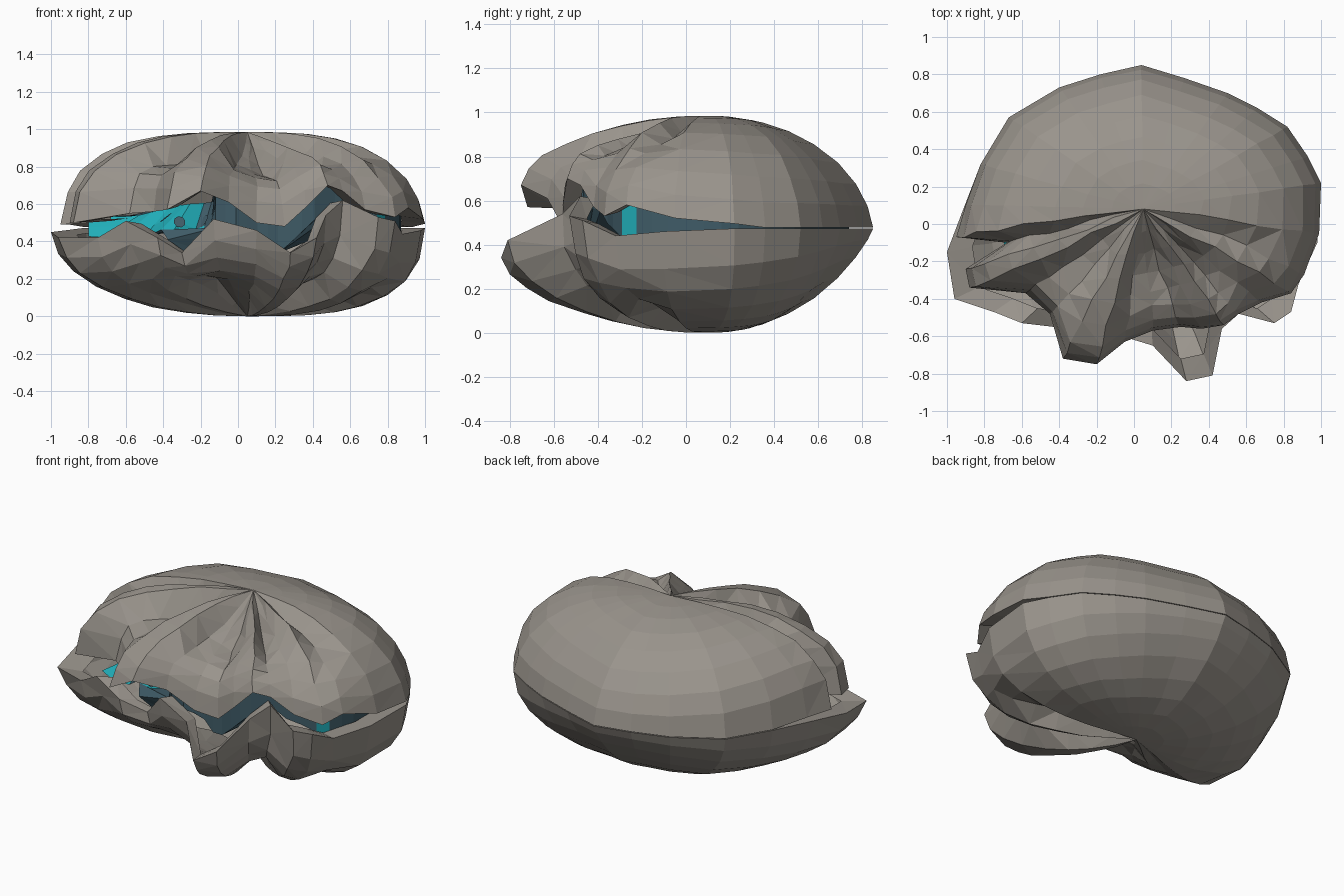
import bpy, bmesh, math, random
from mathutils import Vector

if "Cube" in bpy.data.objects:
    bpy.data.objects.remove(bpy.data.objects["Cube"])
random.seed(4)


def material(name, rgb):
    m = bpy.data.materials.new(name)
    m.diffuse_color = (*rgb, 1)
    m.use_nodes = True
    m.node_tree.nodes["Principled BSDF"].inputs["Base Color"].default_value = m.diffuse_color
    return m


STONE = material("stone shell", (0.32, 0.295, 0.262))
TEAL = material("teal flesh", (0.015, 0.42, 0.48))
SLATE = material("slate lining", (0.05, 0.105, 0.135))
CENTRE = Vector((0.05, 0.08))

# Shared hinge outline, right to left around the back
BACK = [(1, .22), (.93, .36), (.82, .52), (.66, .62), (.5, .7), (.27, .78), (.04, .85),
        (-.18, .8), (-.4, .73), (-.67, .57), (-.82, .32)]
# Folded lips, left to right around the front: x, y, z, ridge amount
UPPER = [(-.9, .1, .49, 1), (-.95, -.07, .49, 1), (-.68, -.1, .51, .5), (-.9, -.24, .5, 1),
         (-.88, -.34, .5, 1), (-.58, -.37, .55, .4), (-.45, -.48, .56, .4), (-.38, -.72, .57, 1),
         (-.2, -.75, .67, 1), (-.05, -.63, .61, .5), (.1, -.57, .5, .4), (.25, -.55, .48, .25),
         (.36, -.56, .58, .6), (.48, -.54, .7, .8), (.56, -.48, .67, .4), (.68, -.42, .57, .7),
         (.84, -.37, .53, 1), (.91, -.27, .58, .7), (.99, -.05, .52, 1)]
LOWER = [(-.92, .06, .46, 1), (-1, -.15, .45, 1), (-.96, -.4, .42, 1), (-.75, -.47, .42, .8),
         (-.6, -.53, .51, .8), (-.43, -.55, .42, .4), (-.3, -.46, .34, .2), (-.13, -.58, .52, .5),
         (.1, -.65, .46, .6), (.28, -.84, .34, 1), (.42, -.81, .42, 1), (.47, -.56, .54, .5),
         (.56, -.48, .62, .3), (.75, -.53, .53, .9), (.84, -.47, .51, 1), (.88, -.32, .44, .5),
         (.98, -.1, .46, 1)]


def rim(front, hinge_z, rise):
    return [(x, y, hinge_z + (rise if y < .3 and x > 0 else 0), 1) for x, y in BACK] + front


def finish(name, bm, mats):
    bmesh.ops.recalc_face_normals(bm, faces=bm.faces)
    me = bpy.data.meshes.new(name)
    bm.to_mesh(me)
    bm.free()
    for m in mats:
        me.materials.append(m)
    ob = bpy.data.objects.new(name, me)
    bpy.context.collection.objects.link(ob)
    return ob


def shell(name, points, peak, depth, curves):
    """Domed valve: rim folds fade toward a smooth crown.
    curves: dome shape exponents for the right, left, back and front."""
    n = len(points)
    up = 1 if peak > .5 else -1
    smooth = []
    for i in range(n):
        near = [points[(i + k) % n] for k in range(-2, 3)]
        p = Vector(points[i][:3])
        avg = Vector([sum(q[j] for q in near) / 5 for j in range(3)])
        keep = min(1, max(0, (p.y + .2) / .35))
        smooth.append(avg.lerp(p, keep))
    bm = bmesh.new()

    def dome(x, y, rho):
        c = math.cos(math.atan2(y, x))
        side, end = curves[0 if x > 0 else 1], curves[2 if y > 0 else 3]
        a, b = [e + (s - e) * c * c for s, e in zip(side, end)]
        return (1 - rho ** a) ** b

    def ring(rho, lift=True):
        out = []
        for i, (x, y, z, ridge) in enumerate(points):
            p = smooth[i].lerp(Vector((x, y, z)), rho ** 1.3 if lift else 1)
            flat = CENTRE.lerp(Vector((p.x, p.y)), rho)
            zz = p.z + up * .015
            if lift:
                zz = p.z + (peak - p.z) * dome(x, y, rho)
                if rho < 1:
                    zz -= up * depth * (1 - ridge) * math.sin(math.pi * rho ** .95) ** 1.5
                    j = .01 if y < .1 else .003
                    flat += Vector((random.uniform(-j, j), random.uniform(-j, j)))
            out.append(bm.verts.new((flat.x, flat.y, zz)))
        return out

    # inner lip, rim, then dome rings
    rings = [ring(.87, False)] + [ring(r) for r in (1, .97, .9, .79, .65, .5, .34, .18)]
    for a, b in zip(rings, rings[1:]):
        for i in range(n):
            bm.faces.new((a[i], a[(i + 1) % n], b[(i + 1) % n], b[i]))
    tip = bm.verts.new((*CENTRE, peak))
    for i in range(n):
        bm.faces.new((rings[-1][i], rings[-1][(i + 1) % n], tip))
    bmesh.ops.triangulate(bm, faces=[f for f in bm.faces if f.calc_center_median().y < .1])
    return finish(name, bm, [STONE])


upper = rim(UPPER, .477, .018)
lower = rim(LOWER, .473, 0)
shell("upper_shell", upper, .985, .24, [(3.2, .62), (3.4, .45), (2.2, .6), (2, .5)])
shell("lower_shell", lower, 0, .19, [(3.3, .42), (2.3, .5), (2.2, .82), (2, .54)])


def sample(points, angle):
    """Rim radius and height in a given direction from the centre."""
    polar = sorted((math.atan2(p[1] - CENTRE.y, p[0] - CENTRE.x) % math.tau,
                    math.hypot(p[0] - CENTRE.x, p[1] - CENTRE.y), p[2]) for p in points)
    first, last = polar[0], polar[-1]
    polar = [(last[0] - math.tau, *last[1:])] + polar + [(first[0] + math.tau, *first[1:])]
    for a, b in zip(polar, polar[1:]):
        if a[0] <= angle <= b[0]:
            t = (angle - a[0]) / max(b[0] - a[0], 1e-6)
            return a[1] + (b[1] - a[1]) * t, a[2] + (b[2] - a[2]) * t


def flesh_point(angle, t):
    ru, zu = sample(upper, angle % math.tau)
    rl, zl = sample(lower, angle % math.tau)
    # the left front leans back into a soft slope
    lean = .24 if 3.3 < angle % math.tau < 4.35 else 0
    r = (.86 - lean * t) * min(ru, rl)
    low, high = min(zl, zu) - .03, max(zl, zu) + .04
    return Vector((CENTRE.x + r * math.cos(angle), CENTRE.y + r * math.sin(angle),
                   low + (high - low) * t))


# Soft body filling the gap between the valves
bm = bmesh.new()
N = 64
rows = [[bm.verts.new(flesh_point(math.tau * i / N, t)) for i in range(N)] for t in (0, .5, 1)]
for a, b in zip(rows, rows[1:]):
    for i in range(N):
        f = bm.faces.new((a[i], a[(i + 1) % N], b[(i + 1) % N], b[i]))
        c = f.calc_center_median()
        patch = c.x > .6 and -.3 < c.y < -.2
        f.material_index = 0 if (c.x < -.2 and c.y < .1) or patch else 1
for r in (rows[0], rows[-1]):
    bm.faces.new(r).material_index = 1
bmesh.ops.triangulate(bm, faces=[f for f in bm.faces if len(f.verts) > 4])
finish("mantle", bm, [TEAL, SLATE])

# Dark spots on the left side of the mantle
bm = bmesh.new()
for angle, t in ((3.88, .4), (4.05, .5), (4.16, .3), (4.2, .6)):
    c = flesh_point(angle, t)
    along = (flesh_point(angle + .02, t) - flesh_point(angle - .02, t)).normalized()
    rise = (flesh_point(angle, t + .1) - c).normalized()
    out = along.cross(rise).normalized()
    bm.faces.new([bm.verts.new(c + out * .009 + along * .035 * math.cos(k * math.tau / 8)
                               + rise * .035 * math.sin(k * math.tau / 8))
                  for k in range(8)])
finish("mantle_spots", bm, [SLATE])
